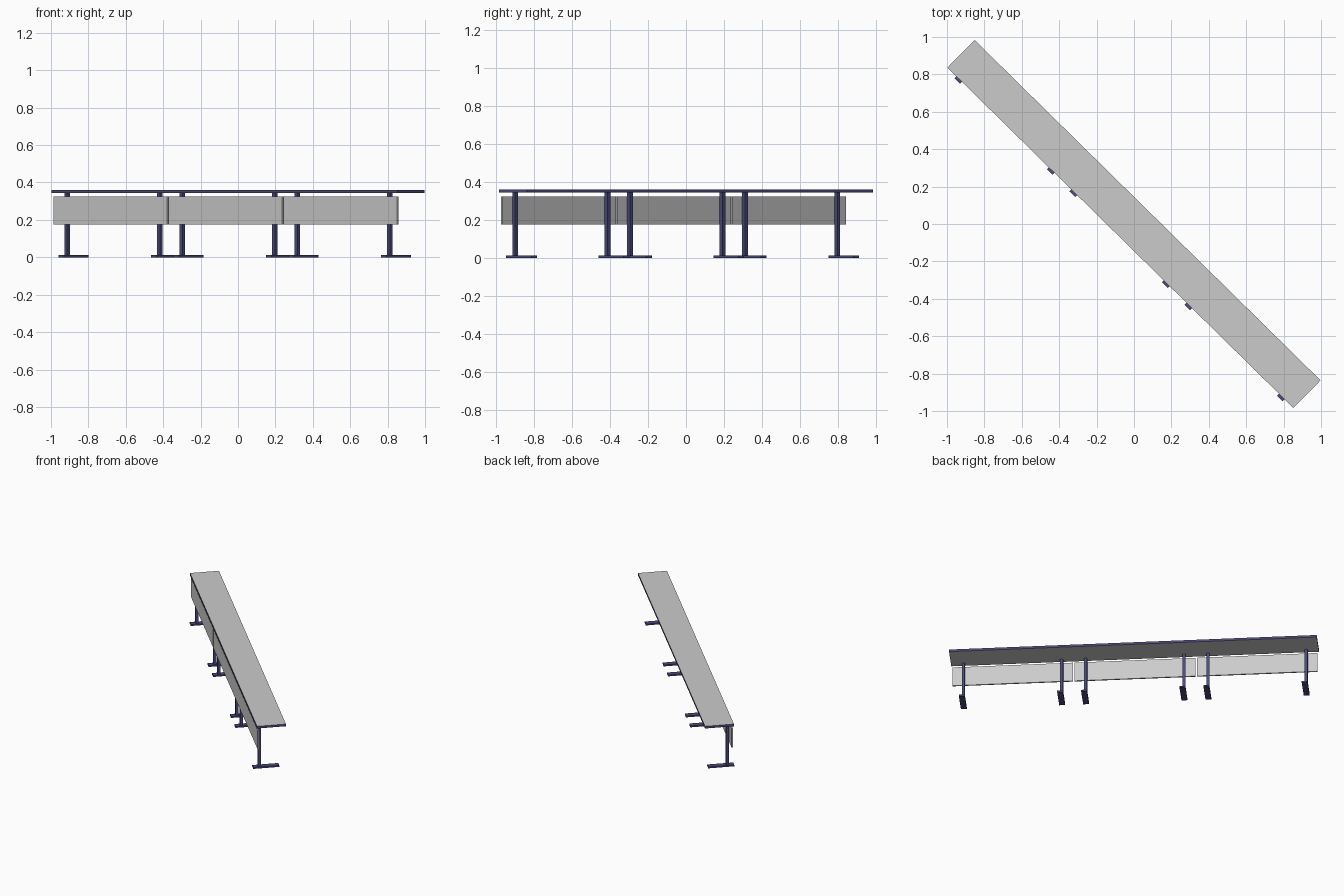
import bpy, bmesh, math
from mathutils import Matrix

if "Cube" in bpy.data.objects:
    bpy.data.objects.remove(bpy.data.objects["Cube"])

# The whole desk row runs diagonally: build along local u (length) and v (depth)
TURN = Matrix.Rotation(math.radians(-44.53), 4, 'Z')

blue = bpy.data.materials.new("dark_blue")
blue.diffuse_color = (0.07, 0.07, 0.2, 1)
blue.use_nodes = True
blue.node_tree.nodes["Principled BSDF"].inputs["Base Color"].default_value = blue.diffuse_color
grey = bpy.data.materials.new("grey")
grey.diffuse_color = (0.8, 0.8, 0.8, 1)
grey.use_nodes = True
grey.node_tree.nodes["Principled BSDF"].inputs["Base Color"].default_value = grey.diffuse_color


def box(name, u, v, z, mats=()):
    """Box from (min, max) ranges, turned into the diagonal direction."""
    bm = bmesh.new()
    bmesh.ops.create_cube(bm, size=1)
    for p in bm.verts:
        p.co = [r[0] + (c + 0.5) * (r[1] - r[0]) for c, r in zip(p.co, (u, v, z))]
    bm.normal_update()
    if len(mats) == 2:  # second material on the upright edges
        for f in bm.faces:
            f.material_index = 0 if abs(f.normal.z) > 0.5 else 1
    mesh = bpy.data.meshes.new(name)
    bm.to_mesh(mesh)
    bm.free()
    for m in mats:
        mesh.materials.append(m)
    ob = bpy.data.objects.new(name, mesh)
    ob.matrix_world = TURN
    bpy.context.collection.objects.link(ob)
    return ob


def span(c, size):
    return (c - size / 2, c + size / 2)


# Long table top with blue edge band
box("table_top", span(0, 2.595), span(0, 0.207), (0.343, 0.36), (grey, blue))

for i in range(3):
    centre = (i - 1) * 0.863
    # Modesty panel in front of the legs
    box(f"front_panel_{i + 1}", span(centre, 0.852), span(-0.0925, 0.01), (0.176, 0.324))
    # Two legs with flat feet per section
    for side, s in (("left", -1), ("right", 1)):
        u = centre + s * 0.347
        box(f"{side}_leg_{i + 1}", span(u, 0.021), span(-0.072, 0.021), (0.011, 0.343), (blue,))
        box(f"{side}_foot_{i + 1}", span(u, 0.042), span(-0.025, 0.186), (0, 0.011), (blue,))
